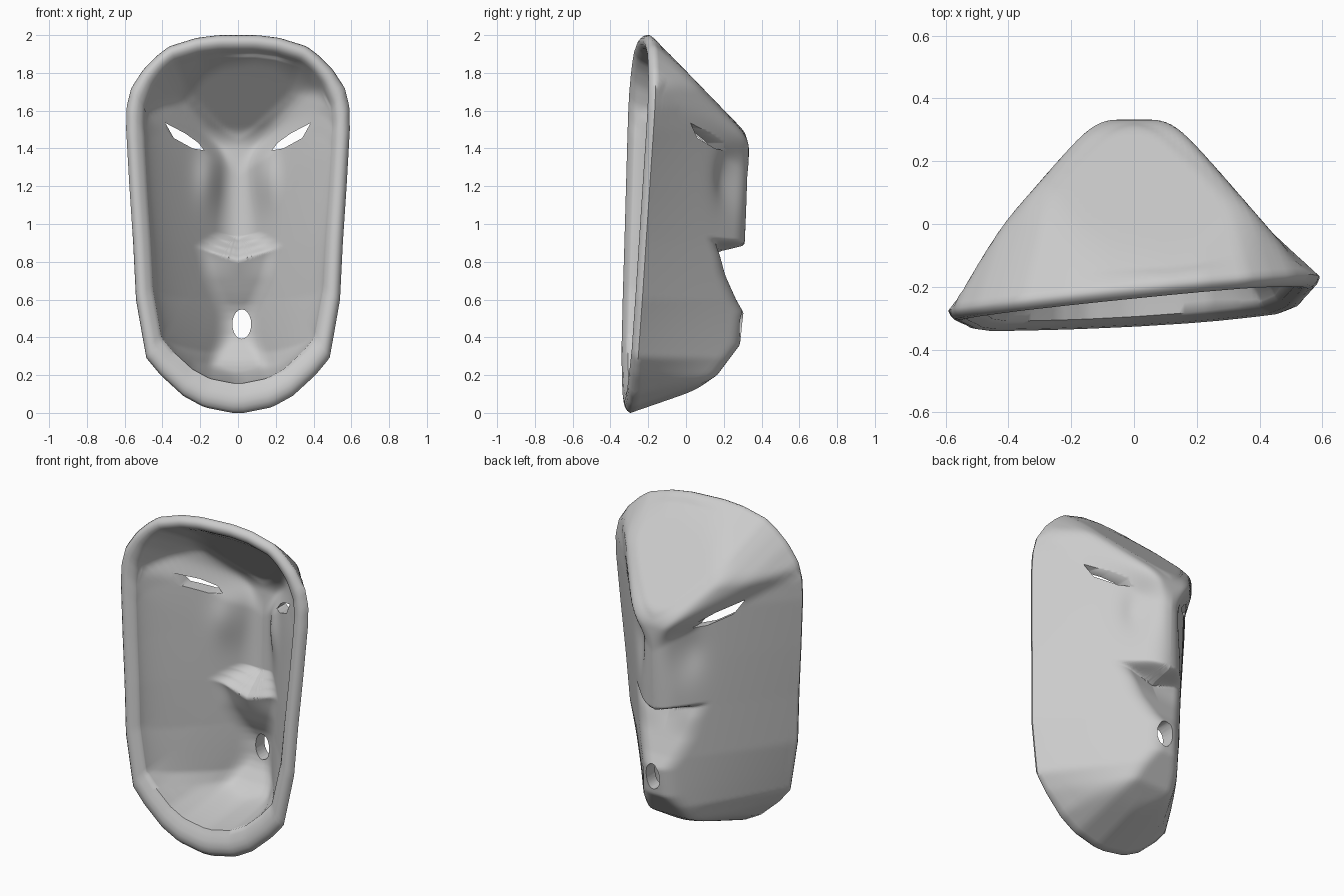
import bpy
import bmesh
import math
from mathutils import Vector

cube = bpy.data.objects.get("Cube")
if cube:
    bpy.data.objects.remove(cube)

# Half outline of the mask, as (height, half width)
OUTLINE = [(0, .03), (.03, .18), (.09, .29), (.2, .41), (.29, .485), (.4, .505), (.6, .54),
           (.9, .555), (1.2, .575), (1.5, .592), (1.62, .59), (1.72, .565), (1.82, .5),
           (1.89, .43), (1.94, .365), (1.985, .22), (2, .1)]
# Centre profile of chin, lips, notch under the nose, and nose, as (height, depth)
PROFILE = [(0, -.25), (.02, -.18), (.1, .02), (.2, .165), (.36, .285), (.53, .305), (.6, .265),
           (.8, .175), (.85, .155), (.885, .31), (1.3, .33), (2, .335)]
RINGS, SIDES = 72, 192
CENTRE = Vector((0, .95))


def interp(table, t):
    for (a, va), (b, vb) in zip(table, table[1:]):
        if t <= b:
            return va + (vb - va) * max(0, t - a) / (b - a)
    return table[-1][1]


def step(a, b, t):
    t = min(1, max(0, (t - a) / (b - a)))
    return t * t * (3 - 2 * t)


def soft_min(a, b, k=.05):
    h = max(k - abs(a - b), 0) / k
    return min(a, b) - h * h * k / 4


def rim_front(x, z):
    # The rim leans slightly to one side
    return -.33 + .047 * z + .085 * x * (.6 + .3 * z)


def face_height(x, z, r, blur):
    """Depth of the face at a point; r is 0 at the centre and 1 at the rim."""
    ax = abs(x)
    edge = rim_front(x, z) + .035
    u = min(1, ax / interp(OUTLINE, z))
    # Flat cheeks meeting in a ridge, pinched beside the nose
    cheek = edge + (.37 - edge) * (1 - u ** 1.1)
    cheek -= .04 * math.exp(-((ax - .15) / .07) ** 2 - ((z - 1.25) / .16) ** 2)
    # Blunt ridge of chin, lips and nose, with the nostrils rising outward
    level = z - .3 * ax * step(.7, .85, z)
    ridge = sum(interp(PROFILE, level + blur * i) for i in (-1, 0, 1)) / 3
    y = soft_min(cheek, ridge, .06)
    # Slanted brow and sloping forehead
    forehead = soft_min(.335 - .97 * (z - 1.465), .34, .06)
    vault = soft_min(.48 - 1.15 * ax, forehead, .07)
    brow = 1.31 + .7 * ax
    y += max(0, vault - y) * step(brow - .07, brow + .06, z)
    y = soft_min(y, forehead, .03)
    # Steep side wall that meets the rim
    wall = edge + (1.5 + 1.2 * step(.5, .1, z)) * (1 - r)
    y = min(y, wall) if r > .97 else soft_min(y, wall, .04)
    return edge if r == 1 else max(y, edge)


def outline_points():
    half = [Vector((w, z)) for z, w in OUTLINE]
    loop = half + [Vector((-p.x, p.y)) for p in reversed(half)]
    loop.append(loop[0])
    dist = [0]
    for a, b in zip(loop, loop[1:]):
        dist.append(dist[-1] + (b - a).length)
    xs = list(zip(dist, [p.x for p in loop]))
    zs = list(zip(dist, [p.y for p in loop]))
    spots = [dist[-1] * i / SIDES for i in range(SIDES)]
    return [Vector((interp(xs, s), interp(zs, s))) for s in spots]


def make_object(name, bm):
    bmesh.ops.recalc_face_normals(bm, faces=bm.faces)
    mesh = bpy.data.meshes.new(name)
    bm.to_mesh(mesh)
    bm.free()
    obj = bpy.data.objects.new(name, mesh)
    bpy.context.collection.objects.link(obj)
    return obj


def make_shell():
    bm = bmesh.new()
    border = outline_points()

    def rim_width(z):
        # Thin at the top, thicker at the sides and chin
        return .165 - .085 * step(1.5, 1.95, z)

    def ring(r, inner):
        verts = []
        for b in border:
            q = CENTRE + (b - CENTRE) * r
            p = q
            y = face_height(q.x, q.y, r, .04 if inner else .006)
            if inner:
                p = CENTRE + (b - CENTRE) * r * (1 - rim_width(b.y) * r ** 4)
                y -= .09 * (1 - r ** 4)
            verts.append(bm.verts.new((p.x, y, p.y)))
        return verts

    def lip(part, lift):
        verts = []
        for b in border:
            p = CENTRE + (b - CENTRE) * (1 - part * rim_width(b.y))
            verts.append(bm.verts.new((p.x, rim_front(p.x, p.y) + lift, p.y)))
        return verts

    # Outer face, rolled rim, then hollow inside
    rows = [ring(i / RINGS, False) for i in range(1, RINGS + 1)]
    rows += [lip(.08, .018), lip(.22, .005), lip(.4, 0), lip(.62, .004), lip(.84, .018)]
    rows += [ring(i / RINGS, True) for i in range(RINGS, 0, -1)]
    for a, b in zip(rows, rows[1:]):
        for i in range(SIDES):
            j = (i + 1) % SIDES
            bm.faces.new((a[i], a[j], b[j], b[i]))
    for row in (rows[0], rows[-1]):
        y = sum(v.co.y for v in row) / SIDES
        tip = bm.verts.new((0, y, CENTRE.y))
        for i in range(SIDES):
            bm.faces.new((row[i], row[(i + 1) % SIDES], tip))
    return make_object("mask_shell", bm)


def cut_hole(target, name, points):
    bm = bmesh.new()
    face = bm.faces.new([bm.verts.new((x, -.6, z)) for x, z in points])
    side = bmesh.ops.extrude_face_region(bm, geom=[face])
    moved = [g for g in side["geom"] if isinstance(g, bmesh.types.BMVert)]
    bmesh.ops.translate(bm, verts=moved, vec=(0, 1.2, 0))
    cutter = make_object(name, bm)
    cutter.hide_render = True
    mod = target.modifiers.new(name, "BOOLEAN")
    mod.operation = "DIFFERENCE"
    mod.solver = "EXACT"
    mod.object = cutter
    bpy.context.view_layer.objects.active = target
    bpy.ops.object.modifier_apply(modifier=mod.name)
    bpy.data.objects.remove(cutter)


mask = make_shell()

# Slanted eye slits and round mouth opening
EYE = [(.18, 1.39), (.24, 1.4), (.34, 1.455), (.385, 1.535), (.28, 1.48), (.21, 1.43)]
for sign, label in ((1, "left_eye"), (-1, "right_eye")):
    cut_hole(mask, label, [(sign * x, z) for x, z in EYE])
turns = [math.tau * i / 20 for i in range(20)]
cut_hole(mask, "mouth", [(.02 + .05 * math.cos(t), .47 + .078 * math.sin(t)) for t in turns])

# Plain grey finish
grey = bpy.data.materials.new("plain_grey")
grey.use_nodes = True
grey.diffuse_color = (.6, .6, .6, 1)
grey.node_tree.nodes["Principled BSDF"].inputs["Base Color"].default_value = (.6, .6, .6, 1)
mask.data.materials.clear()
mask.data.materials.append(grey)

bpy.ops.object.select_all(action="DESELECT")
mask.select_set(True)
bpy.context.view_layer.objects.active = mask
bpy.ops.object.shade_smooth_by_angle(angle=math.radians(60))
